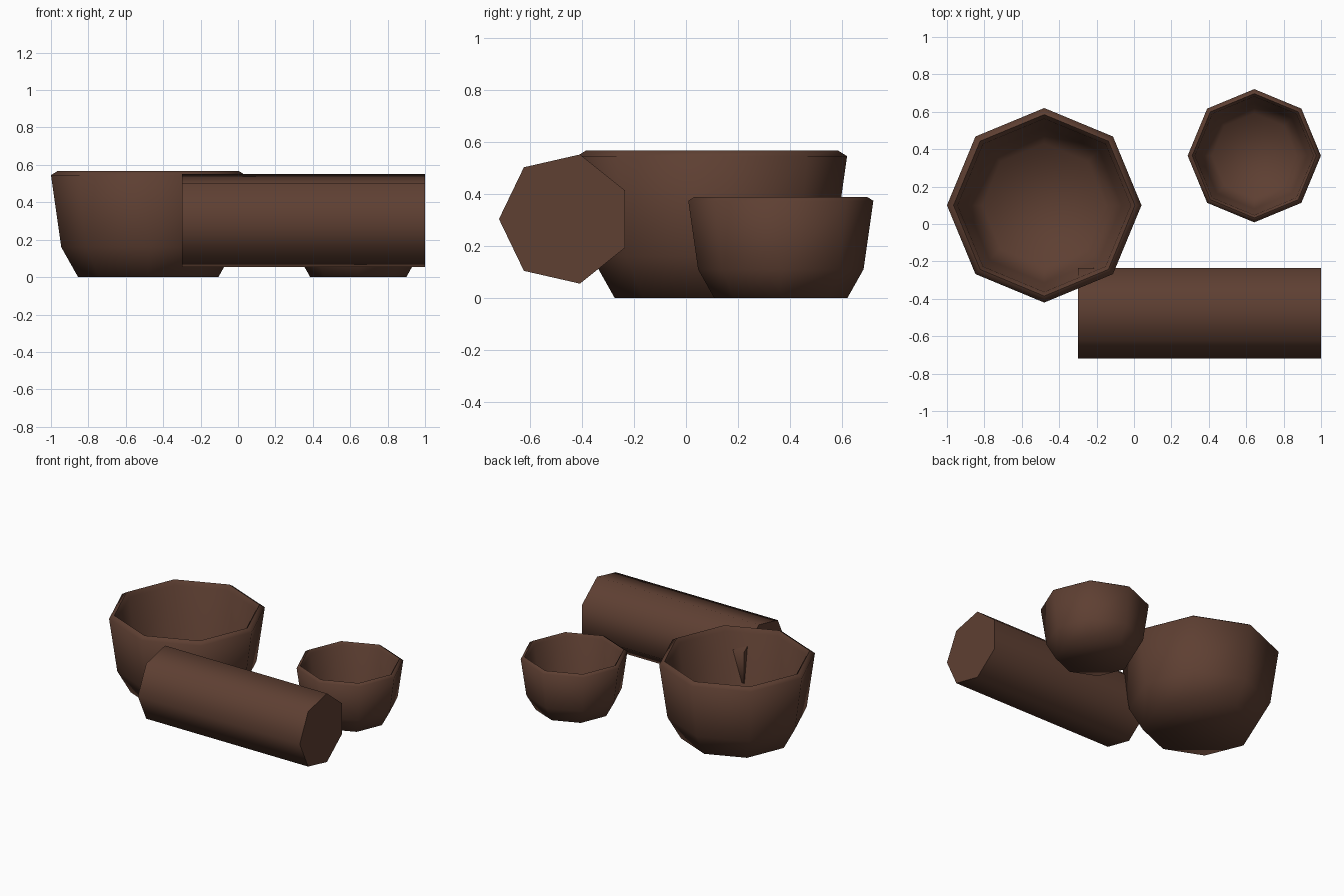
import bpy, bmesh
from math import cos, sin, pi, radians

cube = bpy.data.objects.get("Cube")
if cube:
    bpy.data.objects.remove(cube, do_unlink=True)

clay = bpy.data.materials.new("brown_clay")
color = (0.112, 0.05, 0.032, 1)
clay.diffuse_color = color
clay.use_nodes = True
shader = next(n for n in clay.node_tree.nodes if n.type == 'BSDF_PRINCIPLED')
shader.inputs["Base Color"].default_value = color


def loft(name, rings, smooth_angle):
    """Skin a list of point rings and close both ends."""
    bm = bmesh.new()
    loops = [[bm.verts.new(p) for p in ring] for ring in rings]
    count = len(loops[0])
    for a, b in zip(loops, loops[1:]):
        for i in range(count):
            j = (i + 1) % count
            bm.faces.new((a[i], a[j], b[j], b[i]))
    bm.faces.new(loops[0][::-1])
    bm.faces.new(loops[-1])
    bmesh.ops.recalc_face_normals(bm, faces=bm.faces)
    mesh = bpy.data.meshes.new(name)
    bm.to_mesh(mesh)
    bm.free()
    mesh.materials.append(clay)
    obj = bpy.data.objects.new(name, mesh)
    bpy.context.collection.objects.link(obj)
    bpy.ops.object.select_all(action='DESELECT')
    obj.select_set(True)
    bpy.context.view_layer.objects.active = obj
    bpy.ops.object.shade_smooth_by_angle(angle=radians(smooth_angle))
    return obj


# Pot profile (radius, height): outer base, wall, rim, then down the inside
PROFILE = [(0.375, 0), (0.465, 0.16), (0.52, 0.545), (0.485, 0.567),
           (0.463, 0.535), (0.415, 0.18), (0.33, 0.05)]


def pot(name, x, y, scale):
    rings = [[(x + r * scale * cos(i * pi / 4), y + r * scale * sin(i * pi / 4), z * scale)
              for i in range(8)] for r, z in PROFILE]
    return loft(name, rings, 65)


pot("large_pot", -0.48, 0.1, 1)
pot("small_pot", 0.643, 0.365, 0.685)

# Seven-sided log lying on its side
angles = [pi + i * 2 * pi / 7 for i in range(7)]
loft("lying_cylinder",
     [[(x, -0.465 + 0.255 * cos(a), 0.303 + 0.255 * sin(a)) for a in angles]
      for x in (-0.3, 1)], 60)
